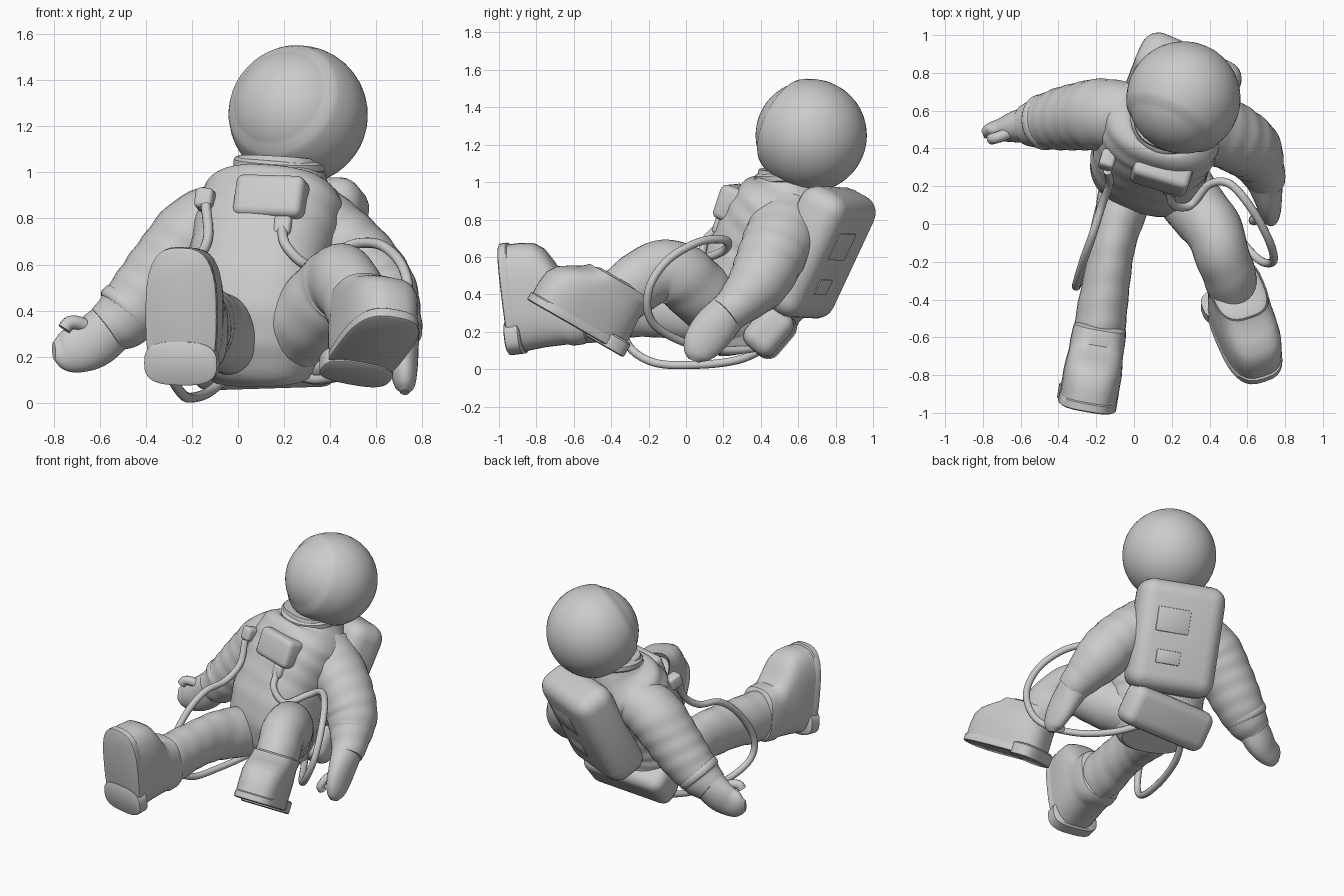
import bpy, bmesh, math
from mathutils import Vector, Matrix

if "Cube" in bpy.data.objects:
    bpy.data.objects.remove(bpy.data.objects["Cube"])

def finish(name, bm, angle=40):
    bmesh.ops.recalc_face_normals(bm, faces=bm.faces)
    me = bpy.data.meshes.new(name)
    bm.to_mesh(me)
    bm.free()
    ob = bpy.data.objects.new(name, me)
    bpy.context.collection.objects.link(ob)
    bpy.ops.object.select_all(action='DESELECT')
    ob.select_set(True)
    bpy.context.view_layer.objects.active = ob
    bpy.ops.object.shade_smooth_by_angle(angle=math.radians(angle))
    return ob

def skin(name, rings, angle=40):
    bm = bmesh.new()
    rows = [[bm.verts.new(p) for p in r] for r in rings]
    n = len(rows[0])
    for a, b in zip(rows, rows[1:]):
        for i in range(n):
            bm.faces.new((a[i], a[(i + 1) % n], b[(i + 1) % n], b[i]))
    bm.faces.new(rows[0])
    bm.faces.new(rows[-1])
    return finish(name, bm, angle)

def oval(c, u, v, a, b, n=28, power=2.0, fold=None):
    pts = []
    for i in range(n):
        t = 2 * math.pi * i / n
        cs, sn = math.cos(t), math.sin(t)
        k = 1 + (fold(t) if fold else 0)
        x = math.copysign(abs(cs) ** (2 / power), cs) * a * k
        y = math.copysign(abs(sn) ** (2 / power), sn) * b * k
        pts.append(c + u * x + v * y)
    return pts

def spline(keys, steps):
    ks = [Vector(k) for k in keys]
    ks = [2 * ks[0] - ks[1]] + ks + [2 * ks[-1] - ks[-2]]
    out = []
    for p0, p1, p2, p3 in zip(ks, ks[1:], ks[2:], ks[3:]):
        for s in range(steps):
            t = s / steps
            out.append(0.5 * (2 * p1 + (p2 - p0) * t + (2 * p0 - 5 * p1 + 4 * p2 - p3) * t * t
                              + (3 * p1 - p0 - 3 * p2 + p3) * t ** 3))
    return out + [ks[-2]]

def loft(name, keys, hint=(1, 0, 0), steps=6, ripple=0.0, freq=75, power=2.0, n=28):
    """Sweep an oval along keys of (x, y, z, half width along hint, half depth)."""
    pts = spline(keys, steps)
    rings, run, last = [], 0.0, Vector(pts[0][:3])
    for i, p in enumerate(pts):
        c = Vector(p[:3])
        run, last = run + (c - last).length, c
        tan = Vector(pts[min(i + 1, len(pts) - 1)][:3]) - Vector(pts[max(i - 1, 0)][:3])
        tan.normalize()
        u = Vector(hint)
        u = (u - tan * u.dot(tan)).normalized()
        fold = (lambda t, s=run: ripple * math.sin(freq * s + 1.8 * math.sin(t + 0.6))) if ripple else None
        rings.append(oval(c, u, tan.cross(u), max(p[3], .005), max(p[4], .005), n, power, fold))
    return skin(name, rings)

def tube(name, pts, r, steps=8, n=12):
    return loft(name, [(*p, r, r) for p in pts], (0.31, 0.52, 0.8), steps, n=n)

def basis(right, up):
    u = Vector(up).normalized()
    r = Vector(right)
    r = (r - u * r.dot(u)).normalized()
    return Matrix((r, u.cross(r), u)).transposed().to_4x4()

def box(name, centre, size, rot, bevel, seg=4):
    bm = bmesh.new()
    bmesh.ops.create_cube(bm, size=1)
    bmesh.ops.scale(bm, vec=size, verts=bm.verts)
    bmesh.ops.bevel(bm, geom=bm.edges[:], offset=bevel, segments=seg, profile=0.5, affect='EDGES')
    bmesh.ops.transform(bm, matrix=Matrix.Translation(centre) @ rot, verts=bm.verts)
    return finish(name, bm)

def band(name, centre, axis, major, minor):
    ax = Vector(axis).normalized()
    rot = ax.to_track_quat('Z', 'Y').to_matrix()
    u, v = rot.col[0], rot.col[1]
    c = Vector(centre)
    keys = [(-1.0, .96), (-.9, 1.0), (-.5, 1.06), (.5, 1.06), (.9, 1.0), (1.0, .96)]
    return skin(name, [oval(c + ax * minor * h, u, v, major * k, major * k) for h, k in keys])

# torso, leaning back and turned slightly
R = (0.93, -0.33, -0.14)
loft("suit_torso", [(.10, .34, .11, .22, .15), (.09, .31, .23, .28, .22), (.08, .31, .42, .31, .255),
                    (.10, .39, .63, .31, .255), (.14, .48, .79, .32, .26), (.165, .535, .90, .30, .24),
                    (.18, .567, .98, .21, .20), (.186, .573, 1.06, .18, .18)], R, 8, .01, 55, 2.4, 36)
band("neck_ring", (.183, .573, 1.035), (.05, -.08, 1), .192, .028)

# helmet with recessed visor
bm = bmesh.new()
bmesh.ops.create_uvsphere(bm, u_segments=40, v_segments=32, radius=.302)
for v in bm.verts:
    a = math.acos(max(-1, min(1, v.co.z / .302)))
    if a < math.radians(56):
        v.co *= .97
    elif a < math.radians(64):
        v.co *= 1.006
q = Vector((-.44, -.82, .4)).to_track_quat('Z', 'Y').to_matrix().to_4x4()
bmesh.ops.transform(bm, matrix=Matrix.Translation((.262, .665, 1.25)) @ q, verts=bm.verts)
finish("helmet", bm, 30)

# backpack, its panels, lower pack and chest unit
B = basis((.9, -.40, 0), (.16, .42, .9))
pc = Vector((.245, .70, .625))
box("backpack", pc, (.57, .28, .72), B, .1, 5)
for nm, u, v, w, h in (("upper_panel", .06, .10, .22, .16), ("lower_panel", .06, -.14, .16, .09)):
    box(nm, pc + B.to_3x3() @ Vector((u, .135, v)), (w, .024, h), B, .008, 2)
box("hip_pack", (.115, .45, .2), (.63, .2, .27), basis((1, -.08, -.02), (0, .64, .76)), .07, 5)
C = basis(R, (.12, .3, .9))
box("chest_unit", (.145, .265, .885), (.31, .14, .19), C, .035)
for nm, p in (("hose_port_outer", (-.14, .34, .88)), ("hose_port_inner", (.2, .2, .76))):
    box(nm, p, (.08, .1, .09), C, .02)

# arms
loft("arm_a", [(.02, .57, .82, .17, .16), (-.16, .58, .74, .19, .18), (-.28, .57, .61, .18, .175),
               (-.39, .555, .48, .165, .162), (-.49, .535, .375, .14, .14), (-.57, .525, .315, .11, .11)],
     (0, 1, 0), 9, .012, 60)
loft("arm_b", [(.30, .55, .82, .19, .16), (.44, .50, .70, .19, .165), (.54, .45, .59, .18, .17),
               (.62, .39, .47, .165, .165), (.675, .29, .36, .125, .125), (.705, .21, .29, .1, .1)],
     (0, 1, 0), 9, .012, 60)
band("cuff_a", (-.475, .54, .395), (-.66, -.12, -.7), .14, .03)
band("cuff_b", (.645, .35, .42), (.3, -.6, -.72), .138, .03)

# gloves with thumbs and fingers
loft("glove_a", [(-.54, .53, .34, .11, .10), (-.62, .515, .27, .115, .085), (-.69, .5, .235, .105, .065),
                 (-.76, .49, .225, .085, .045), (-.80, .475, .225, .04, .02)], (-.5, 0, .8))
tube("thumb_a", [(-.62, .5, .31), (-.69, .47, .345), (-.735, .455, .345), (-.755, .45, .32)], .03, 5)
loft("glove_b", [(.69, .24, .32, .105, .1), (.71, .15, .22, .115, .075), (.72, .09, .14, .105, .06),
                 (.725, .055, .08, .075, .045), (.725, .04, .045, .03, .02)], (0, .8, -.6))
tube("thumb_b", [(.70, .12, .22), (.66, .05, .18), (.635, .02, .13), (.64, .03, .1)], .027, 5)

# legs
loft("leg_a", [(-.0, .3, .28, .16, .17), (-.06, .1, .30, .14, .17), (-.11, -.1, .33, .12, .165),
               (-.145, -.3, .33, .125, .16), (-.175, -.5, .31, .135, .17), (-.185, -.62, .3, .13, .16)],
     (1, 0, 0), 9, .01, 45)
loft("leg_b", [(.2, .28, .27, .17, .17), (.31, .11, .38, .165, .175), (.42, -.03, .50, .155, .175),
               (.46, -.15, .52, .145, .165), (.505, -.27, .45, .14, .16), (.53, -.38, .36, .13, .15)],
     (1, .4, 0), 9, .01, 45)

# boots: stacked rounded outlines rising from the sole, heel at the origin
def boot(tag, heel, toe, up, top):
    n = Vector(up).normalized()
    t = Vector(toe)
    t = (t - n * t.dot(n)).normalized()
    side = n.cross(t)
    o = Vector(heel)
    def ring(h, u0, u1, w):
        return oval(o + t * (u0 + u1) / 2 + n * h, t, side, (u1 - u0) / 2, w / 2, 36, 2.9)
    skin("boot_" + tag, [ring(*k) for k in
         ((.04, .01, .59, .305), (.12, .015, .59, .31), (.19, .02, .58, .31), (.24, .02, .545, .30),
          (.28, .02, .48, .29), (.31, .02, .42, .29), (.34, .01, .385, .29), (top - .03, .01, .38, .285),
          (top, .02, .37, .275), (top + .02, .06, .33, .22))])
    skin("sole_" + tag, [ring(*k) for k in
         ((.006, .02, .59, .29), (.012, .005, .6, .312), (.05, .005, .6, .312), (.06, .015, .585, .3))])
    skin("heel_" + tag, [ring(*k) for k in
         ((-.006, .01, .18, .30), (.0, .0, .19, .32), (.07, .0, .19, .32), (.08, .01, .18, .29))])

boot("a", (-.25, -.93, .075), (0, -.12, .99), (.17, .97, .12), .42)
boot("b", (.48, -.355, .08), (.35, -.81, .46), (0, .5, .87), .33)

# hoses looping from chest to hip pack
tube("hose_a", [(-.14, .28, .86), (-.13, .21, .72), (-.17, .1, .63), (-.22, -.06, .6), (-.27, -.2, .48),
                (-.305, -.32, .28), (-.295, -.31, .13), (-.24, -.17, .035), (-.19, .06, .023), (-.12, .28, .05),
                (-.04, .44, .12)], .022)
tube("hose_b", [(.19, .17, .76), (.21, .1, .68), (.3, .1, .6), (.4, .21, .64), (.51, .21, .69),
                (.63, .07, .68), (.72, -.1, .58), (.735, -.2, .42), (.65, -.18, .25), (.5, 0, .14),
                (.36, .22, .1), (.24, .42, .12)], .022)
